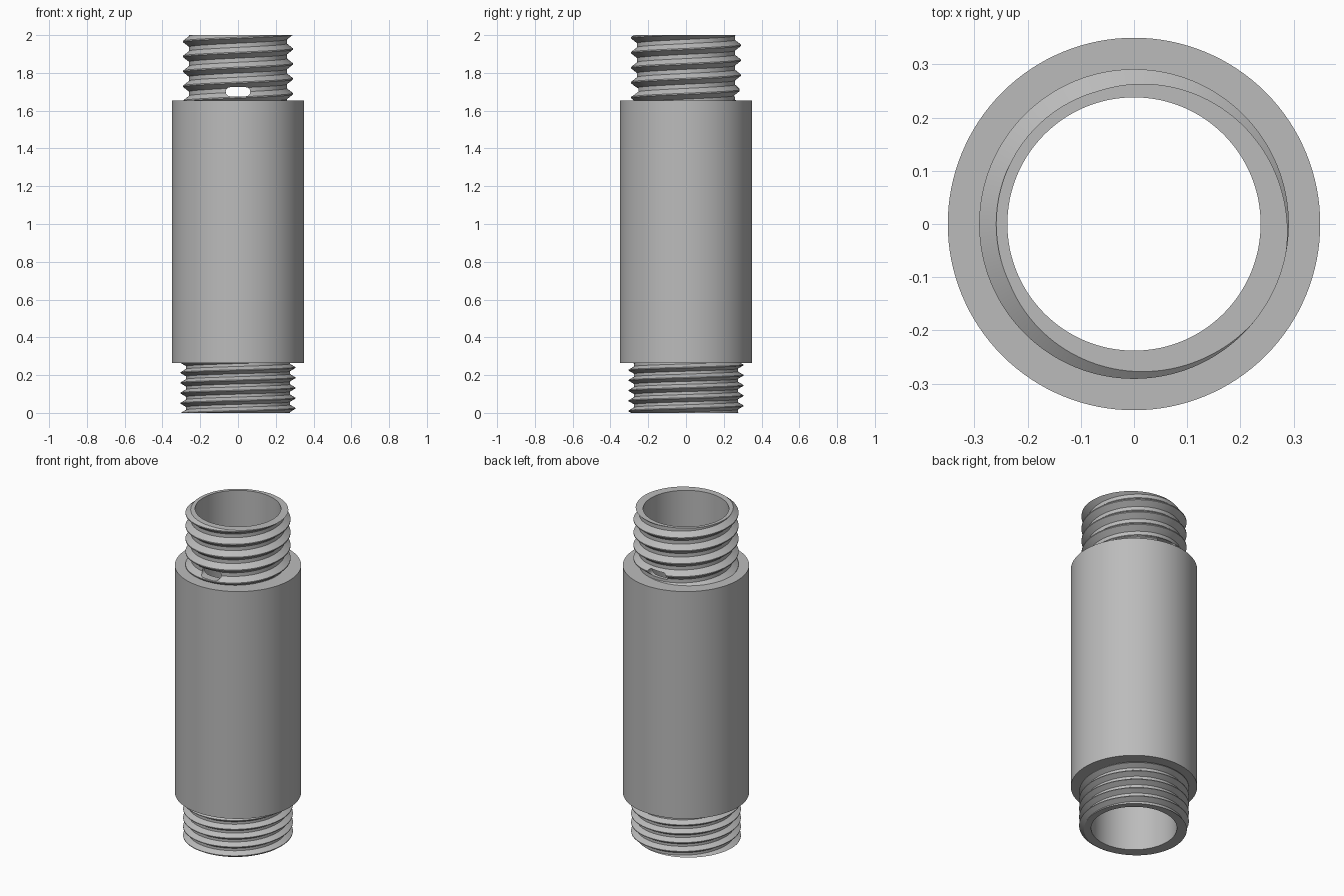
import bpy
import bmesh
from math import cos, sin, pi, radians, floor

if "Cube" in bpy.data.objects:
    bpy.data.objects.remove(bpy.data.objects["Cube"])

SEGMENTS = 128
BORE = 0.238
BODY_RADIUS = 0.35
BODY_BOTTOM, BODY_TOP, HEIGHT = 0.265, 1.655, 2.0
CREST, ROOT = 0.04, 0.36  # half widths in pitches, measured from the crest

steel = bpy.data.materials.new("grey steel")
steel.use_nodes = True
colour = (0.5, 0.5, 0.5, 1)
steel.diffuse_color = colour
steel.node_tree.nodes["Principled BSDF"].inputs["Base Color"].default_value = colour


def make_object(name, bm):
    bmesh.ops.remove_doubles(bm, verts=bm.verts, dist=1e-5)
    bmesh.ops.dissolve_degenerate(bm, edges=bm.edges, dist=1e-6)
    bmesh.ops.recalc_face_normals(bm, faces=bm.faces)
    mesh = bpy.data.meshes.new(name)
    bm.to_mesh(mesh)
    bm.free()
    mesh.materials.append(steel)
    obj = bpy.data.objects.new(name, mesh)
    bpy.context.collection.objects.link(obj)
    return obj


def sweep(name, column):
    """Sweep a closed (radius, z) section round the z axis; it may vary with angle."""
    bm = bmesh.new()
    rings = []
    for i in range(SEGMENTS + 1):
        a = 2 * pi * i / SEGMENTS
        rings.append([bm.verts.new((r * cos(a), r * sin(a), z)) for r, z in column(i / SEGMENTS)])
    for left, right in zip(rings, rings[1:]):
        for k in range(len(left)):
            bm.faces.new((left[k - 1], right[k - 1], right[k], left[k]))
    return make_object(name, bm)


def thread(name, low, high, minor, major, pitch, crest_z, crest_angle):
    """Tube with a right-hand V thread, cut flat at both ends."""
    def column(turn):
        start = crest_z + pitch * (turn - crest_angle / 360)

        def radius(z):
            u = (z - start) / pitch
            u = abs(u - floor(u + 0.5))
            t = min(max((u - CREST) / (ROOT - CREST), 0), 1)
            return major + (minor - major) * t

        first = floor((low - crest_z) / pitch) - 3
        last = floor((high - crest_z) / pitch) + 3
        points = [(BORE, low)]
        for n in range(first, last):
            for u in (-ROOT, -CREST, CREST, ROOT):
                z = min(max(start + pitch * (n + u), low), high)
                points.append((radius(z), z))
        return points + [(BORE, high)]
    return sweep(name, column)


def finish(obj):
    bpy.ops.object.select_all(action="DESELECT")
    obj.select_set(True)
    bpy.context.view_layer.objects.active = obj
    for mod in list(obj.modifiers):
        bpy.ops.object.modifier_apply(modifier=mod.name)
    bpy.ops.object.shade_smooth_by_angle(angle=radians(25))


# Plain central sleeve
sleeve = sweep("central_sleeve", lambda turn: [
    (BORE, BODY_BOTTOM), (BODY_RADIUS, BODY_BOTTOM),
    (BODY_RADIUS, BODY_TOP), (BORE, BODY_TOP)])

# Threaded ends: fine and wide below, coarse and narrow above
lower = thread("lower_thread", 0, BODY_BOTTOM, 0.275, 0.304, 0.054, 0, 200)
upper = thread("upper_thread", BODY_TOP, HEIGHT, 0.259, 0.291, 0.079, HEIGHT, -25)

# Rounded slot through the front and back walls of the upper end
slot_half, slot_radius, slot_z = 0.041, 0.024, 1.7
bm = bmesh.new()
outline = []
for i in range(26):
    side = 1 if i < 13 else -1
    a = -pi / 2 + pi * (i % 13) / 12 + (0 if side > 0 else pi)
    outline.append(bm.verts.new((side * slot_half + slot_radius * cos(a), -0.5,
                                 slot_z + slot_radius * sin(a))))
face = bm.faces.new(outline)
extruded = bmesh.ops.extrude_face_region(bm, geom=[face])
moved = [v for v in extruded["geom"] if isinstance(v, bmesh.types.BMVert)]
bmesh.ops.translate(bm, verts=moved, vec=(0, 1, 0))
cutter = make_object("slot_cutter", bm)
cutter.hide_render = True

cut = upper.modifiers.new("slot", "BOOLEAN")
cut.operation = "DIFFERENCE"
cut.solver = "EXACT"
cut.object = cutter

for part in (sleeve, lower, upper):
    finish(part)
bpy.data.objects.remove(cutter)
